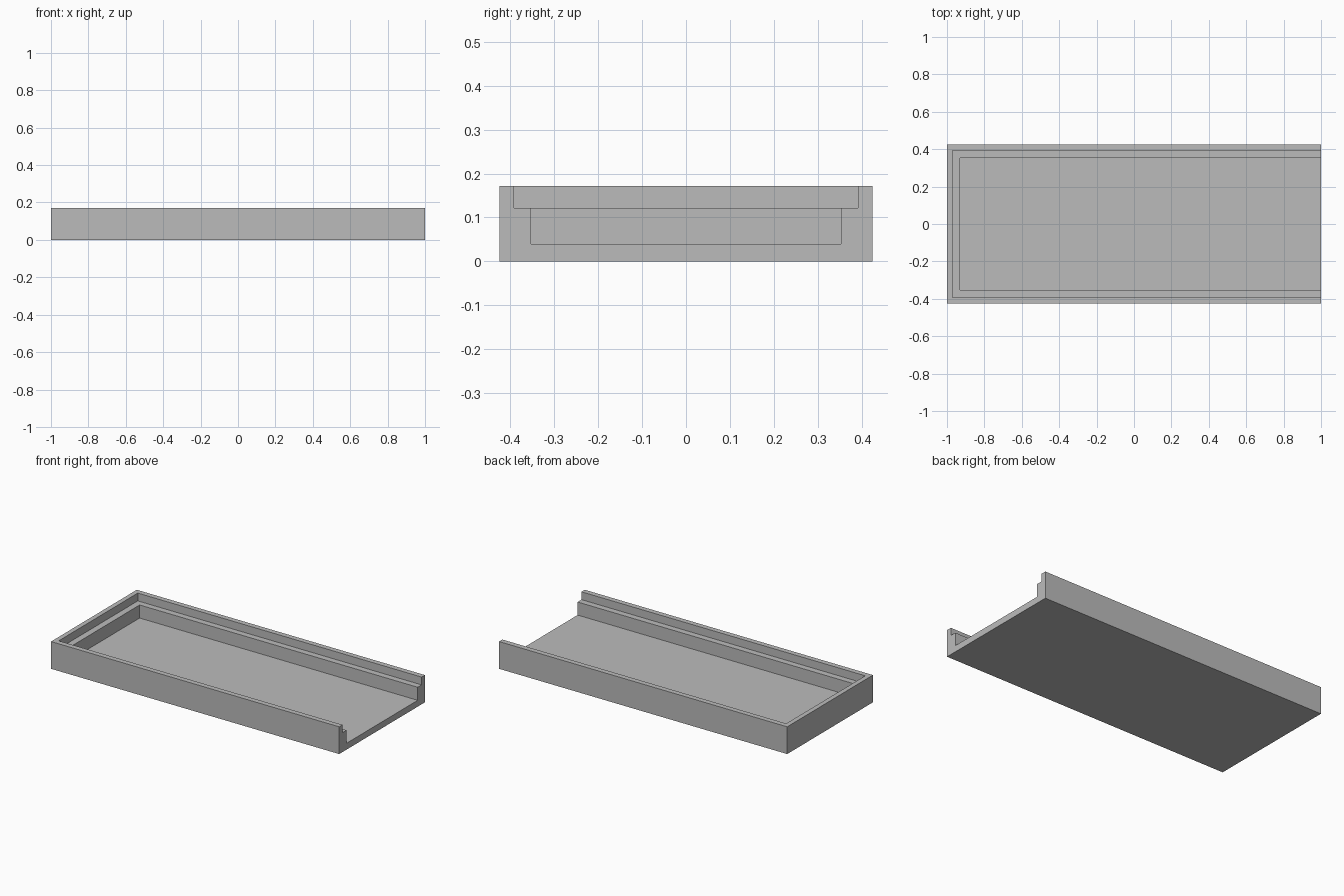
import bpy
import bmesh

cube = bpy.data.objects.get("Cube")
if cube:
    bpy.data.objects.remove(cube, do_unlink=True)

# Single plain grey material
grey = bpy.data.materials.new("plain_grey")
grey.use_nodes = True
colour = (0.5, 0.5, 0.5, 1)
grey.diffuse_color = colour
grey.node_tree.nodes["Principled BSDF"].inputs["Base Color"].default_value = colour

# Wall section from the outer bottom edge to the floor: (back x, half width, height)
HEIGHT, LEDGE, FLOOR = 0.171, 0.122, 0.04
OUTER, RIM, INNER = (-1, 0.425), (-0.97, 0.392), (-0.93, 0.353)
section = [(*OUTER, 0), (*OUTER, HEIGHT), (*RIM, HEIGHT),
           (*RIM, LEDGE), (*INNER, LEDGE), (*INNER, FLOOR)]

# Each section point sweeps a U that is open at the +x end
bm = bmesh.new()
rings = [[bm.verts.new(p) for p in ((1, -w, z), (x, -w, z), (x, w, z), (1, w, z))]
         for x, w, z in section]

# Stepped walls
for a, b in zip(rings, rings[1:]):
    for i in range(3):
        bm.faces.new((a[i], a[i + 1], b[i + 1], b[i]))

# Underside, tray floor and open end
bm.faces.new(rings[0])
bm.faces.new(rings[-1])
bm.faces.new([r[0] for r in rings] + [r[3] for r in reversed(rings)])
bmesh.ops.recalc_face_normals(bm, faces=bm.faces)

mesh = bpy.data.meshes.new("stepped_tray")
bm.to_mesh(mesh)
bm.free()
mesh.materials.append(grey)
tray = bpy.data.objects.new("stepped_tray", mesh)
bpy.context.collection.objects.link(tray)
